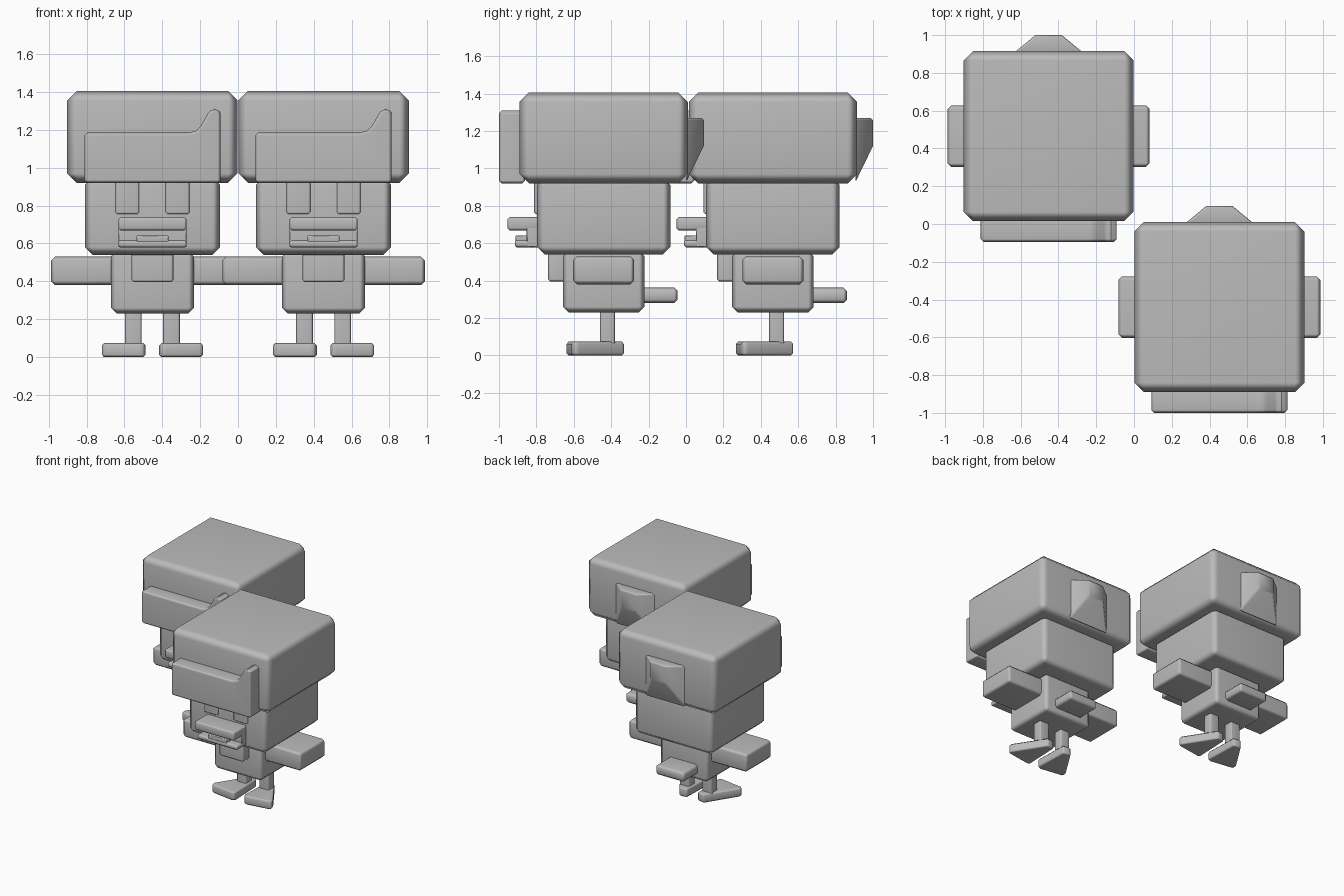
import bpy, bmesh, math
from mathutils import Vector

if "Cube" in bpy.data.objects:
    bpy.data.objects.remove(bpy.data.objects["Cube"])

grey = bpy.data.materials.new("plain grey")
grey.diffuse_color = (0.5, 0.5, 0.5, 1)
grey.use_nodes = True
grey.node_tree.nodes["Principled BSDF"].inputs["Base Color"].default_value = grey.diffuse_color


def finish(name, bm, bevel, origin):
    """Chamfer the hard edges, smooth the chamfers and make the object."""
    bmesh.ops.recalc_face_normals(bm, faces=bm.faces)
    if bevel:
        edges = [e for e in bm.edges if e.calc_face_angle(0) > math.radians(40)]
        bmesh.ops.bevel(bm, geom=edges, offset=bevel, segments=1,
                        profile=0.5, affect='EDGES', clamp_overlap=True)
    me = bpy.data.meshes.new(name)
    bm.to_mesh(me)
    bm.free()
    me.materials.append(grey)
    ob = bpy.data.objects.new(name, me)
    ob.location = origin
    bpy.context.collection.objects.link(ob)
    bpy.ops.object.select_all(action='DESELECT')
    ob.select_set(True)
    bpy.context.view_layer.objects.active = ob
    bpy.ops.object.shade_smooth_by_angle(angle=math.radians(50))
    wn = ob.modifiers.new("Flat faces", 'WEIGHTED_NORMAL')
    wn.keep_sharp = True


def box(name, x, y, z, bevel, origin):
    """Box from its (min, max) range on each axis."""
    bm = bmesh.new()
    bmesh.ops.create_cube(bm, size=1)
    for v in bm.verts:
        v.co = Vector([r[0] if c < 0 else r[1] for c, r in zip(v.co, (x, y, z))])
    finish(name, bm, bevel, origin)


def prism(name, points, shift, bevel, origin):
    """Extrude a closed outline of 3D points along shift."""
    bm = bmesh.new()
    face = bm.faces.new([bm.verts.new(p) for p in points])
    new = bmesh.ops.extrude_face_region(bm, geom=[face])["geom"]
    bmesh.ops.translate(bm, vec=shift,
                        verts=[v for v in new if isinstance(v, bmesh.types.BMVert)])
    finish(name, bm, bevel, origin)


BRIM = [(-.36, .92), (.36, .92), (.36, 1.29), (.345, 1.31), (.315, 1.31),
        (.295, 1.29), (.255, 1.22), (.23, 1.195), (.19, 1.185), (-.36, 1.185)]
FOOT = [(.045, .10), (.11, .11), (.27, -.14), (.26, -.17), (.06, -.2), (.035, -.18)]


def duck(tag, o):
    # hat with an upturned front brim
    box("hat_" + tag, (-.45, .45), (-.45, .45), (.92, 1.405), .05, o)
    prism("hat_brim_" + tag, [(x, -.56, z) for x, z in BRIM], (0, .14, 0), .015, o)

    # tapered bump on the back of the hat
    bm = bmesh.new()
    bmesh.ops.create_cube(bm, size=1)
    for v in bm.verts:
        tip = v.co.y > 0
        v.co = ((.07 if tip else .185) * (1 if v.co.x > 0 else -1),
                .535 if tip else .44,
                1.27 if v.co.z > 0 else (1.12 if tip else .925))
    finish("hat_bump_" + tag, bm, .012, o)

    # head, eyes and bill
    box("head_" + tag, (-.357, .357), (-.357, .357), (.54, .95), .04, o)
    for side, s in (("left", -1), ("right", 1)):
        box(f"eye_{side}_{tag}", sorted((s * .07, s * .195)), (-.372, -.34),
            (.755, .95), .01, o)
    box("upper_bill_" + tag, (-.18, .18), (-.515, -.34), (.668, .74), .012, o)
    box("mouth_" + tag, (-.18, .18), (-.412, -.34), (.58, .69), .006, o)
    box("lower_bill_" + tag, (-.18, .18), (-.475, -.34), (.578, .617), .01, o)
    box("tongue_" + tag, (-.085, .085), (-.472, -.40), (.605, .642), .005, o)

    # body, bib and tail
    box("body_" + tag, (-.22, .22), (-.218, .218), (.23, .56), .03, o)
    box("bib_" + tag, (-.11, .11), (-.298, -.20), (.395, .55), .012, o)
    box("tail_" + tag, (-.13, .13), (.19, .395), (.28, .362), .018, o)

    # wings, legs and wedge feet
    for side, s in (("left", -1), ("right", 1)):
        box(f"wing_{side}_{tag}", sorted((s * .2, s * .535)), (-.163, .163),
            (.38, .53), .02, o)
        box(f"leg_{side}_{tag}", sorted((s * .057, s * .145)), (-.02, .06),
            (.05, .25), .01, o)
        prism(f"foot_{side}_{tag}", [(s * x, y, 0) for x, y in FOOT],
              (0, 0, .073), .012, o)


duck("back", (-.452, .465, 0))
duck("front", (.452, -.44, 0))
